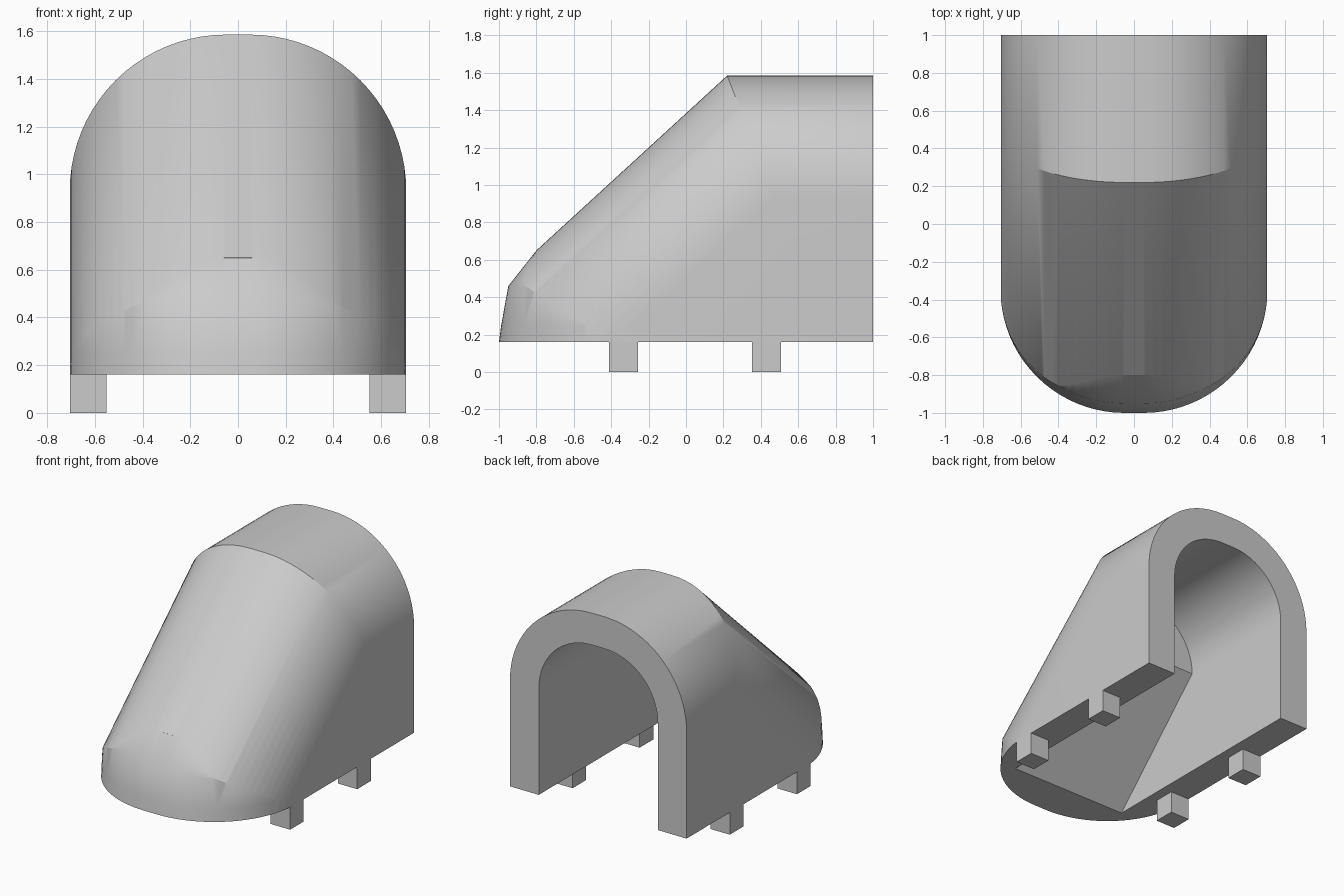
import bpy, bmesh
from math import sin, cos, tan, pi, radians

cube = bpy.data.objects.get("Cube")
if cube:
    bpy.data.objects.remove(cube)

grey = bpy.data.materials.new("plain_grey")
grey.use_nodes = True
colour = (0.6, 0.6, 0.6, 1)
grey.diffuse_color = colour
grey.node_tree.nodes["Principled BSDF"].inputs["Base Color"].default_value = colour

BASE, BACK, TOP = 0.16, 1.0, 1.585
SPRING, RADIUS, FLAT = 0.93, 0.655, 0.05
SLOPE = radians(42.5)


def arch(rx, ry, spring, foot, steps=20):
    """Arch outline with straight legs, from one foot over to the other."""
    right = [(FLAT + rx, foot)]
    for i in range(steps + 1):
        a = pi / 2 * i / steps
        right.append((FLAT + rx * cos(a), spring + ry * sin(a)))
    return [(-u, v) for u, v in right] + right[::-1]


def loft(name, rings):
    """Closed solid through rings; each cap is a leg panel plus an arch panel."""
    bm = bmesh.new()
    rows = [[bm.verts.new(p) for p in ring] for ring in rings]
    n = len(rows[0])
    for a, b in zip(rows, rows[1:]):
        for i in range(n):
            j = (i + 1) % n
            bm.faces.new((a[i], a[j], b[j], b[i]))
    for row in (rows[0], rows[-1]):
        bm.faces.new((row[0], row[1], row[-2], row[-1]))
        bm.faces.new(row[1:-1])
    bmesh.ops.recalc_face_normals(bm, faces=bm.faces)
    return finish(name, bm)


def finish(name, bm):
    mesh = bpy.data.meshes.new(name)
    bm.to_mesh(mesh)
    bm.free()
    mesh.materials.append(grey)
    ob = bpy.data.objects.new(name, mesh)
    bpy.context.collection.objects.link(ob)
    return ob


def boolean(ob, tool, operation):
    mod = ob.modifiers.new(operation, "BOOLEAN")
    mod.operation, mod.solver, mod.object = operation, "EXACT", tool
    bpy.context.view_layer.objects.active = ob
    bpy.ops.object.modifier_apply(modifier=mod.name)
    bpy.data.objects.remove(tool)


# Hood: an arch swept forward, then mitred down the slope
outline = arch(RADIUS, RADIUS, SPRING, BASE - 0.06)
mitre = [(x, 0.22 + (TOP - z) * tan(SLOPE / 2), z) for x, z in outline]
hood = loft("hood", [
    [(x, BACK, z) for x, z in outline],
    mitre,
    [(x, y - 2 * cos(SLOPE), z - 2 * sin(SLOPE)) for x, y, z in mitre]])

# Rounded nose: U-shaped plan that draws in towards the top
levels = [(BASE, 0.655), (0.25, 0.643), (0.46, 0.605), (0.65, 0.455), (1.8, 0.455)]
nose = loft("nose_trim", [
    [(x, -v, z) for x, v in arch(RADIUS + 0.002, reach, 0.345, -1.2)]
    for z, reach in levels])
boolean(hood, nose, "INTERSECT")

# Hollow: arched tunnel with a sloping inner front below the spring line
bore = arch(0.425, 0.425, SPRING, 0)
run = 0.755 / (SPRING - BASE)
tunnel = loft("tunnel_cutter", [
    [(x, 0.055 - max(0, SPRING - z) * run, z) for x, z in bore],
    [(x, BACK + 0.2, z) for x, z in bore]])
boolean(hood, tunnel, "DIFFERENCE")

bpy.ops.object.select_all(action="DESELECT")
hood.select_set(True)
bpy.context.view_layer.objects.active = hood
bpy.ops.object.shade_smooth_by_angle(angle=radians(30))

# Four square feet
for side, sx in (("left", 1), ("right", -1)):
    for end, y in (("front", -0.335), ("back", 0.43)):
        bm = bmesh.new()
        bmesh.ops.create_cube(bm, size=1)
        bmesh.ops.scale(bm, vec=(0.155, 0.155, BASE), verts=bm.verts)
        bmesh.ops.translate(bm, vec=(sx * 0.6275, y, BASE / 2), verts=bm.verts)
        finish(f"{end}_{side}_foot", bm)
